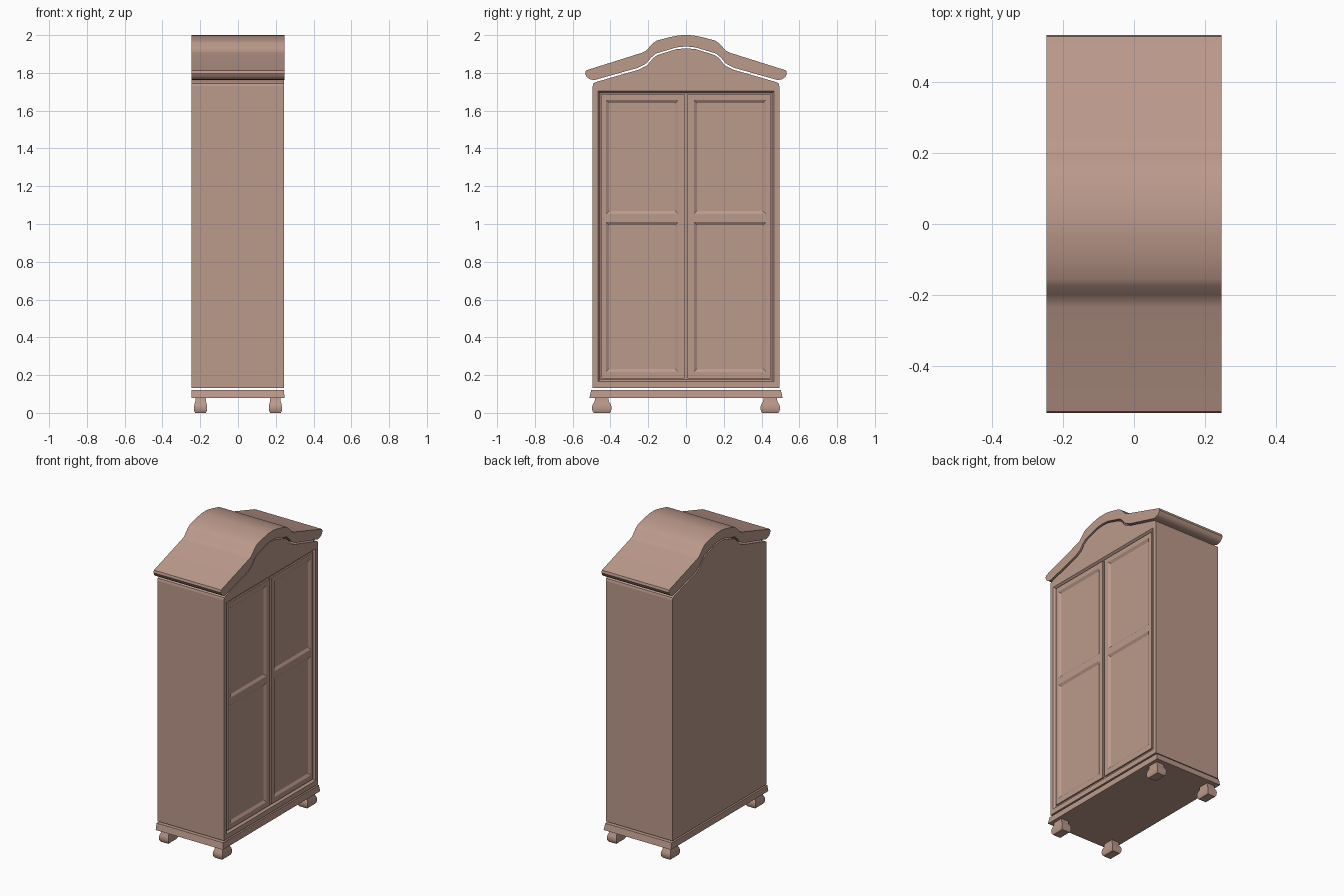
import bpy, bmesh

if "Cube" in bpy.data.objects:
    bpy.data.objects.remove(bpy.data.objects["Cube"])

wood = bpy.data.materials.new("wood")
wood.diffuse_color = (0.50, 0.32, 0.26, 1)
wood.use_nodes = True
wood.node_tree.nodes["Principled BSDF"].inputs["Base Color"].default_value = wood.diffuse_color


def finish(bm, name, smooth=False):
    bmesh.ops.recalc_face_normals(bm, faces=bm.faces)
    me = bpy.data.meshes.new(name)
    bm.to_mesh(me)
    bm.free()
    ob = bpy.data.objects.new(name, me)
    bpy.context.collection.objects.link(ob)
    me.materials.append(wood)
    if smooth:
        bpy.ops.object.select_all(action='DESELECT')
        ob.select_set(True)
        bpy.context.view_layer.objects.active = ob
        bpy.ops.object.shade_smooth_by_angle(angle=0.6)
    return ob


def loft(name, rings, smooth=False):
    """Closed solid through equal-length rings of 3D points."""
    bm = bmesh.new()
    rows = [[bm.verts.new(p) for p in r] for r in rings]
    n = len(rows[0])
    for a, b in zip(rows, rows[1:]):
        for i in range(n):
            j = (i + 1) % n
            bm.faces.new((a[i], a[j], b[j], b[i]))
    bm.faces.new(rows[0])
    bm.faces.new(rows[-1])
    return finish(bm, name, smooth)


def rect(x0, x1, y0, y1, z):
    return [(x0, y0, z), (x1, y0, z), (x1, y1, z), (x0, y1, z)]


def mirrored(half):
    """Right half, ending on the centre line, to a full left-right outline."""
    return half + [(-y, z) for y, z in reversed(half) if y > 0]


# Feet: square bulging blocks
for sx, fx in ((-1, "back"), (1, "front")):
    for sy, fy in ((-1, "left"), (1, "right")):
        cx, cy = sx * 0.198, sy * 0.446
        prof = [(0.028, 0.043, 0), (0.034, 0.050, 0.012), (0.035, 0.052, 0.03),
                (0.033, 0.048, 0.045), (0.028, 0.038, 0.06), (0.027, 0.035, 0.081)]
        loft(f"{fx}_{fy}_foot", [rect(cx - a, cx + a, cy - b, cy + b, z) for a, b, z in prof], True)

# Base plinth
loft("base", [rect(-0.247, 0.247, -0.511, 0.511, 0.08),
              rect(-0.247, 0.242, -0.502, 0.502, 0.122)])

# Cabinet body with arched top and a recessed door opening on +x
top = mirrored([(0.494, 1.73), (0.490, 1.745), (0.476, 1.752), (0.25, 1.817), (0.205, 1.84),
                (0.175, 1.878), (0.15, 1.895), (0.05, 1.926), (0, 1.93)])
outline = [(-0.494, 0.132), (0.494, 0.132)] + top
bm = bmesh.new()
back = [bm.verts.new((-0.247, y, z)) for y, z in outline]
front = [bm.verts.new((0.243, y, z)) for y, z in outline]
n = len(outline)
for i in range(n):
    j = (i + 1) % n
    bm.faces.new((back[i], back[j], front[j], front[i]))
bm.faces.new(back[::-1])
o = [bm.verts.new((0.243, y, z)) for y, z in
     ((-0.467, 0.165), (0.467, 0.165), (0.467, 1.705), (-0.467, 1.705))]
bm.faces.new((front[0], front[1], o[1], o[0]))
bm.faces.new((front[1], front[2], o[2], o[1]))
bm.faces.new((front[-1], front[0], o[0], o[3]))
bm.faces.new(front[2:] + [o[3], o[2]])
opening = bm.faces.new(o)
bmesh.ops.recalc_face_normals(bm, faces=bm.faces)
bmesh.ops.inset_individual(bm, faces=[opening], thickness=0.015, depth=-0.014)
finish(bm, "cabinet_body")

# Doors: slabs with two bevelled sunken panels each
ys = (0.008, 0.042, 0.423, 0.447)
zs = (0.183, 0.217, 1.01, 1.053, 1.656, 1.687)
for s, name in ((-1, "left_door"), (1, "right_door")):
    bm = bmesh.new()
    g = [[bm.verts.new((0.239, s * y, z)) for y in ys] for z in zs]
    cells = {}
    for i in range(5):
        for j in range(3):
            q = (g[i][j], g[i][j + 1], g[i + 1][j + 1], g[i + 1][j])
            cells[i, j] = bm.faces.new(q if s > 0 else q[::-1])
    panels = [cells[1, 1], cells[3, 1]]
    rim = [e for e in bm.edges if e.is_boundary]
    ext = bmesh.ops.extrude_edge_only(bm, edges=rim)["geom"]
    for v in ext:
        if isinstance(v, bmesh.types.BMVert):
            v.co.x = 0.2285
    bmesh.ops.recalc_face_normals(bm, faces=bm.faces)
    for f in panels:
        f.normal_update()
        if f.normal.x < 0:
            bmesh.ops.reverse_faces(bm, faces=bm.faces)
    bmesh.ops.inset_individual(bm, faces=panels, thickness=0.022, depth=-0.010)
    finish(bm, name)

# Crown: curved pediment running the full depth
upper = mirrored([(0.530, 1.813), (0.235, 1.906), (0.215, 1.915), (0.198, 1.932), (0.175, 1.957),
                  (0.155, 1.971), (0.09, 1.988), (0.035, 1.999), (0, 2.0)])
under = mirrored([(0.534, 1.797), (0.525, 1.778), (0.508, 1.766), (0.485, 1.762), (0.254, 1.827),
                  (0.21, 1.85), (0.185, 1.88), (0.16, 1.902), (0.05, 1.935), (0, 1.94)])
crown = upper + under[::-1]
loft("crown", [[(x, y, z) for y, z in crown] for x in (-0.247, 0.247)], True)
